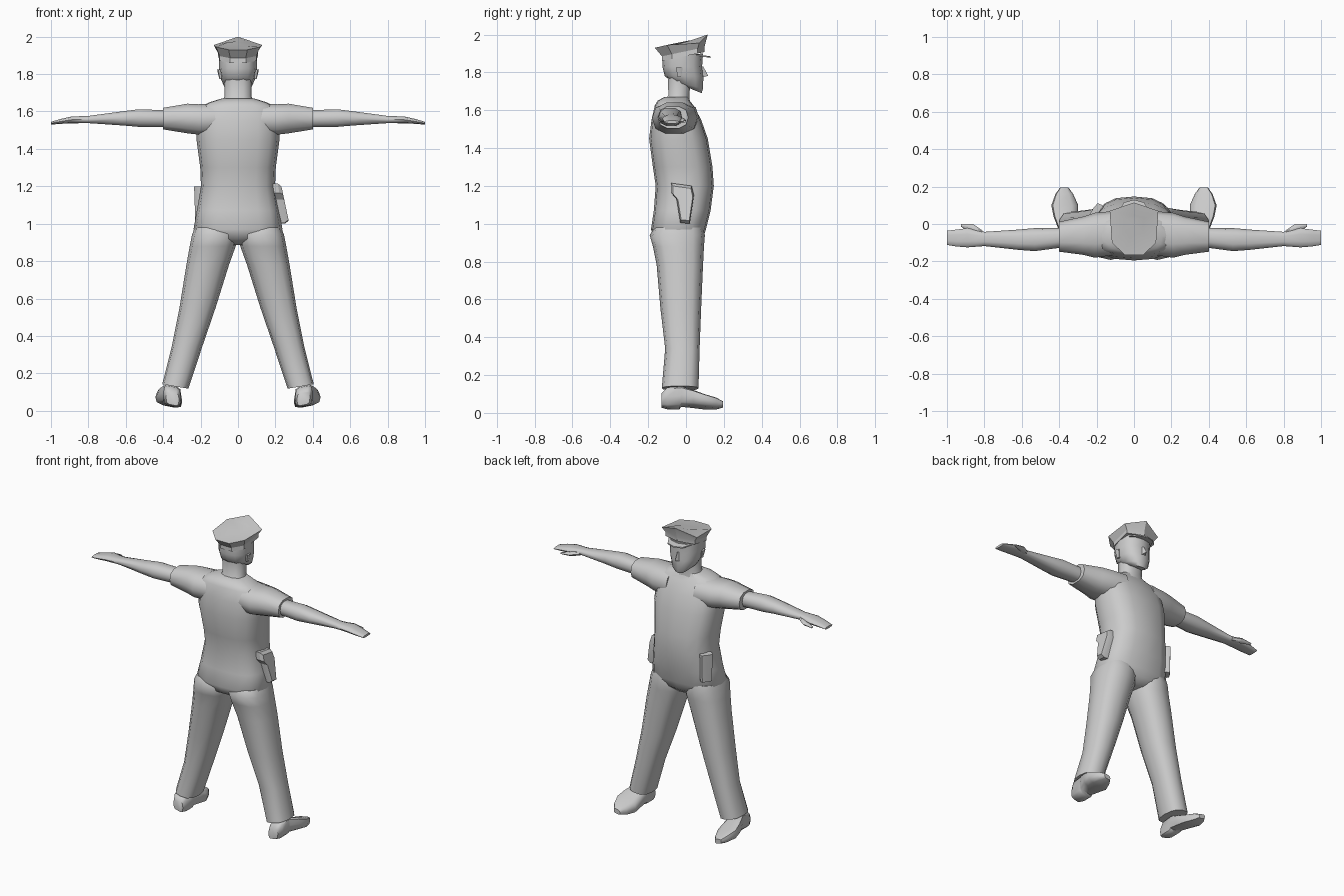
import bpy, bmesh, math

grey = bpy.data.materials.new("plain_grey")
grey.diffuse_color = (0.6, 0.6, 0.6, 1)


def finish(name, bm, angle=50):
    bmesh.ops.recalc_face_normals(bm, faces=bm.faces)
    me = bpy.data.meshes.new(name)
    bm.to_mesh(me)
    bm.free()
    ob = bpy.data.objects.new(name, me)
    bpy.context.collection.objects.link(ob)
    me.materials.append(grey)
    bpy.ops.object.select_all(action='DESELECT')
    bpy.context.view_layer.objects.active = ob
    ob.select_set(True)
    bpy.ops.object.shade_smooth_by_angle(angle=math.radians(angle))
    return ob


def skin(name, rings, side=1, shear=0, angle=50):
    """Bridge rings of 3D points and cap both ends."""
    bm = bmesh.new()
    vs = [[bm.verts.new((x * side, y, z + shear * (x - 0.3))) for x, y, z in r] for r in rings]
    n = len(vs[0])
    for a, b in zip(vs, vs[1:]):
        for i in range(n):
            j = (i + 1) % n
            bm.faces.new((a[i], a[j], b[j], b[i]))
    bm.faces.new(vs[0])
    bm.faces.new(vs[-1])
    return finish(name, bm, angle)


def loft(name, axis, rows, n=10, p=0.8, **kw):
    """Rows: position on axis, low/high on the two other axes, optional tilts."""
    rings = []
    for row in rows:
        pos, a0, a1, b0, b1 = row[:5]
        ta, tb = row[5:] if len(row) > 5 else (0, 0)
        ring = []
        for i in range(n):
            t = 2 * math.pi * i / n
            c, s = [math.copysign(abs(v) ** p, v) if abs(v) > 1e-6 else 0
                    for v in (math.cos(t), math.sin(t))]
            a = (a0 + a1) / 2 + (a1 - a0) / 2 * c
            b = (b0 + b1) / 2 + (b1 - b0) / 2 * s
            q = pos + ta * c + tb * s
            ring.append({'x': (q, a, b), 'y': (a, q, b), 'z': (a, b, q)}[axis])
        rings.append(ring)
    return skin(name, rings, **kw)


# Torso from crotch to collar
loft("torso", 'z', [
    (0.885, -0.05, 0.05, -0.10, 0.05),
    (0.92, -0.20, 0.20, -0.165, 0.09),
    (0.97, -0.238, 0.238, -0.185, 0.105),
    (1.07, -0.220, 0.220, -0.17, 0.13),
    (1.20, -0.198, 0.198, -0.16, 0.147),
    (1.30, -0.202, 0.202, -0.175, 0.14),
    (1.45, -0.222, 0.222, -0.195, 0.115),
    (1.55, -0.220, 0.220, -0.182, 0.08),
    (1.625, -0.205, 0.205, -0.165, 0.04),
    (1.65, -0.15, 0.15, -0.15, 0.02),
    (1.67, -0.085, 0.085, -0.115, 0.015)], n=16, p=0.75)

# Neck and head
loft("neck", 'z', [
    (1.63, -0.10, 0.10, -0.13, 0.025),
    (1.68, -0.072, 0.072, -0.095, 0.02),
    (1.79, -0.075, 0.075, -0.10, 0.03)])
loft("head", 'z', [
    (1.715, -0.045, 0.045, -0.04, 0.083, 0, -0.025),
    (1.735, -0.075, 0.075, -0.08, 0.09, 0, -0.02),
    (1.78, -0.094, 0.094, -0.112, 0.092),
    (1.83, -0.102, 0.102, -0.125, 0.085),
    (1.89, -0.102, 0.102, -0.122, 0.09, 0, 0.01)], n=12, p=0.85)
skin("nose", [[(-0.018, 0.08, 1.772), (0.018, 0.08, 1.772), (0, 0.117, 1.782)],
              [(-0.008, 0.08, 1.83), (0.008, 0.08, 1.83), (0, 0.092, 1.83)]], angle=25)

# Cap: band, peaked crown and visor; crown points hold x, y, rim height
half = [(0, 0.115, 2.0), (0.13, 0.07, 1.955), (0.118, -0.10, 1.945), (0.05, -0.165, 1.93)]
rim = half + [(-x, y, z) for x, y, z in reversed(half[1:])]
band = [(x * 0.83, y * 0.8 + 0.005, 1.888 + 0.17 * y) for x, y, z in rim]
brow = [(x, y, z + 0.025) for x, y, z in band]
top = [(x * 0.4, y * 0.4, 1.962 + 0.12 * y) for x, y, z in rim]
skin("cap", [band, brow, rim, top], angle=25)
edge = [(-0.09, 0.05), (-0.055, 0.115), (0, 0.13), (0.055, 0.115), (0.09, 0.05)]
skin("cap_visor", [[(x, y, z + 0.14 * (0.13 - y)) for x, y in edge] for z in (1.877, 1.885)],
     angle=25)

for s, tag in ((1, "right"), (-1, "left")):
    # Ears
    loft("ear_" + tag, 'z', [(1.775, 0.085, 0.10, -0.045, -0.025),
                             (1.825, 0.085, 0.112, -0.055, -0.015)], n=6, side=s)
    # Short sleeve and bare arm with a flat hand
    loft("sleeve_" + tag, 'x', [
        (0.10, -0.165, 0.07, 1.47, 1.645),
        (0.21, -0.18, 0.06, 1.473, 1.642),
        (0.27, -0.165, 0.04, 1.48, 1.645),
        (0.40, -0.148, 0.012, 1.502, 1.622)], p=0.8, side=s)
    loft("arm_" + tag, 'x', [
        (0.38, -0.125, -0.02, 1.515, 1.608),
        (0.53, -0.145, -0.022, 1.516, 1.614),
        (0.62, -0.138, -0.03, 1.524, 1.602),
        (0.80, -0.118, -0.042, 1.537, 1.577),
        (0.89, -0.125, -0.022, 1.538, 1.574),
        (0.95, -0.12, -0.03, 1.533, 1.56),
        (1.00, -0.112, -0.036, 1.53, 1.545)], side=s)
    loft("thumb_" + tag, 'x', [
        (0.81, -0.07, -0.035, 1.54, 1.566),
        (0.86, -0.05, 0.0, 1.535, 1.56),
        (0.925, -0.015, 0.0, 1.535, 1.545)], n=6, side=s)
    # Trouser leg
    loft("leg_" + tag, 'z', [
        (0.98, 0.02, 0.232, -0.165, 0.09),
        (0.94, 0.004, 0.246, -0.192, 0.10),
        (0.88, 0.012, 0.258, -0.175, 0.095),
        (0.78, 0.048, 0.276, -0.155, 0.09),
        (0.55, 0.12, 0.313, -0.135, 0.08),
        (0.34, 0.192, 0.355, -0.11, 0.072),
        (0.13, 0.265, 0.405, -0.128, 0.066, 0.012, 0)], n=12, side=s)
    # Shoe, rolled slightly outward
    loft("shoe_" + tag, 'y', [
        (-0.13, 0.315, 0.385, 0.02, 0.09),
        (-0.10, 0.305, 0.40, 0.012, 0.12),
        (-0.035, 0.305, 0.40, 0.012, 0.128),
        (-0.025, 0.303, 0.405, 0.025, 0.126),
        (0.04, 0.30, 0.43, 0.018, 0.102),
        (0.10, 0.298, 0.442, 0.01, 0.078),
        (0.16, 0.325, 0.42, 0.008, 0.062),
        (0.195, 0.35, 0.395, 0.015, 0.045)], p=0.55, shear=0.2, side=s)

# Holster on the right hip, tapering downward
outline = [(-0.08, 1.215), (0.03, 1.20), (0.042, 1.15), (0.02, 1.0), (-0.03, 1.005), (-0.05, 1.13),
           (-0.08, 1.165)]
skin("holster", [[(x + 0.18 * (1.2 - z), y * k, 1.11 + (z - 1.11) * k) for y, z in outline]
                 for x, k in ((0.175, 1), (0.215, 1), (0.235, 0.85))], angle=25)

# Pouch set diagonally on the front left hip
loft("pouch", 'z', [(1.02, -0.035, 0.035, -0.025, 0.02),
                    (1.20, -0.04, 0.04, -0.025, 0.025)], n=8, p=0.4, angle=30)
pouch = bpy.context.object
pouch.location = (-0.197, 0.07, 0)
pouch.rotation_euler = (0, 0, math.radians(55))
